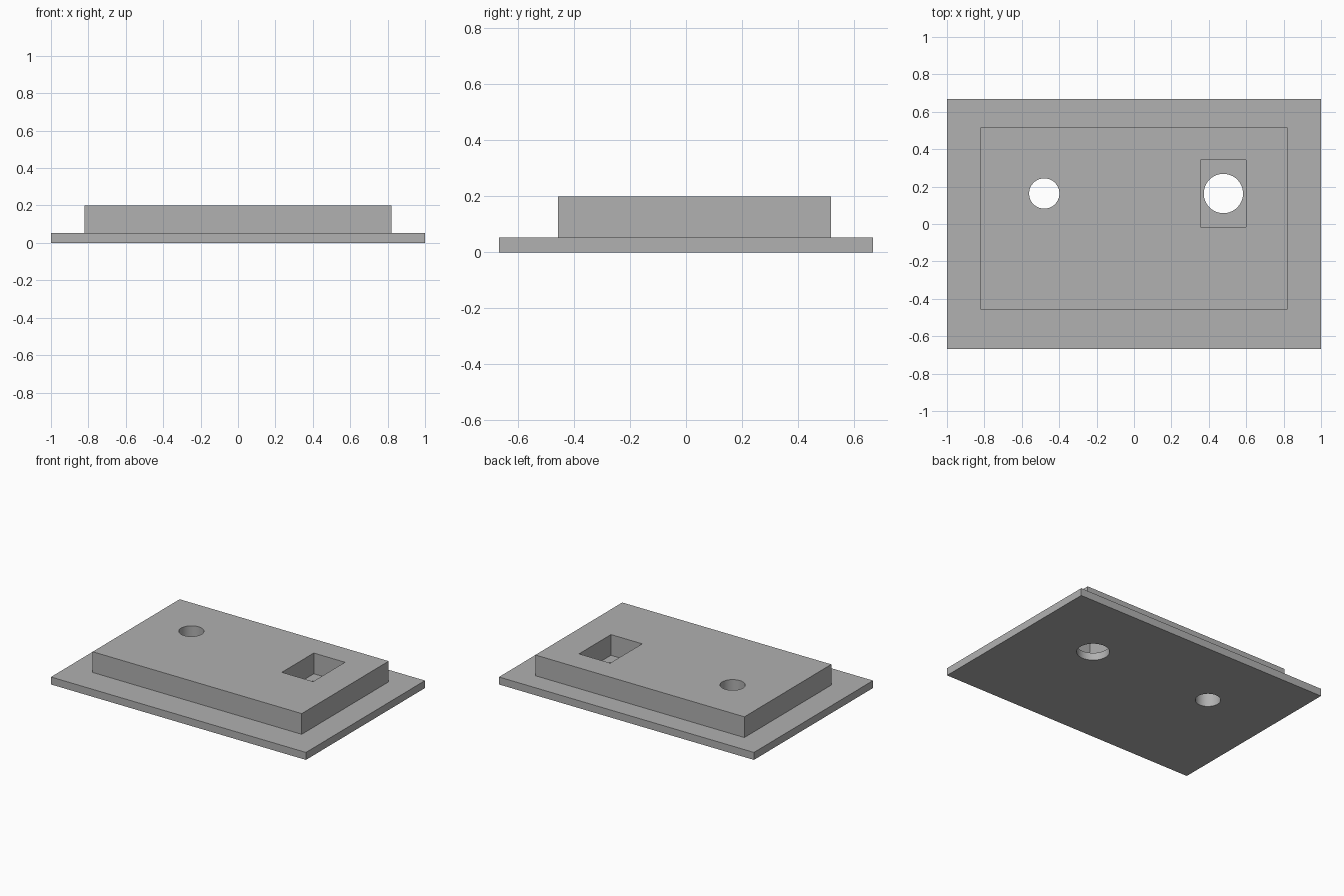
import bpy

cube = bpy.data.objects.get("Cube")
if cube:
    bpy.data.objects.remove(cube, do_unlink=True)

# Single plain grey material
GREY = (0.44, 0.44, 0.44, 1)
grey = bpy.data.materials.new("plain grey")
grey.use_nodes = True
grey.diffuse_color = GREY
grey.node_tree.nodes["Principled BSDF"].inputs["Base Color"].default_value = GREY


def box(name, low, high):
    centre = [(a + b) / 2 for a, b in zip(low, high)]
    bpy.ops.mesh.primitive_cube_add(size=1, location=centre)
    ob = bpy.context.object
    ob.name = name
    ob.scale = [b - a for a, b in zip(low, high)]
    bpy.ops.object.transform_apply(location=True, rotation=False, scale=True)
    ob.data.materials.append(grey)
    return ob


def cylinder(name, x, y, radius):
    bpy.ops.mesh.primitive_cylinder_add(vertices=64, radius=radius, depth=1, location=(x, y, 0))
    ob = bpy.context.object
    ob.name = name
    ob.data.materials.append(grey)
    return ob


def combine(target, tool, operation):
    mod = target.modifiers.new(operation.lower(), "BOOLEAN")
    mod.object = tool
    mod.operation = operation
    mod.solver = "EXACT"
    bpy.context.view_layer.objects.active = target
    bpy.ops.object.modifier_apply(modifier=mod.name)
    bpy.data.objects.remove(tool, do_unlink=True)


PLATE_TOP, BLOCK_TOP = 0.053, 0.2
HOLE_X, HOLE_Y = 0.478, 0.163

# Thin base plate with the raised block, sunk slightly for a clean union
body = box("stepped_plate", (-1, -0.667, 0), (1, 0.667, PLATE_TOP))
block = box("raised_block", (-0.82, -0.457, 0.02), (0.82, 0.517, BLOCK_TOP))
combine(body, block, "UNION")

# Rectangular pocket down to the plate, and two round through holes
pocket = box("pocket_cutter", (0.355, -0.016, PLATE_TOP), (0.6, 0.342, 0.5))
combine(body, pocket, "DIFFERENCE")
combine(body, cylinder("large_hole_cutter", HOLE_X, HOLE_Y, 0.105), "DIFFERENCE")
combine(body, cylinder("small_hole_cutter", -HOLE_X - 0.002, HOLE_Y, 0.081), "DIFFERENCE")

# Smooth hole walls, sharp edges elsewhere
bpy.ops.object.select_all(action="DESELECT")
body.select_set(True)
bpy.context.view_layer.objects.active = body
bpy.ops.object.shade_smooth_by_angle()
